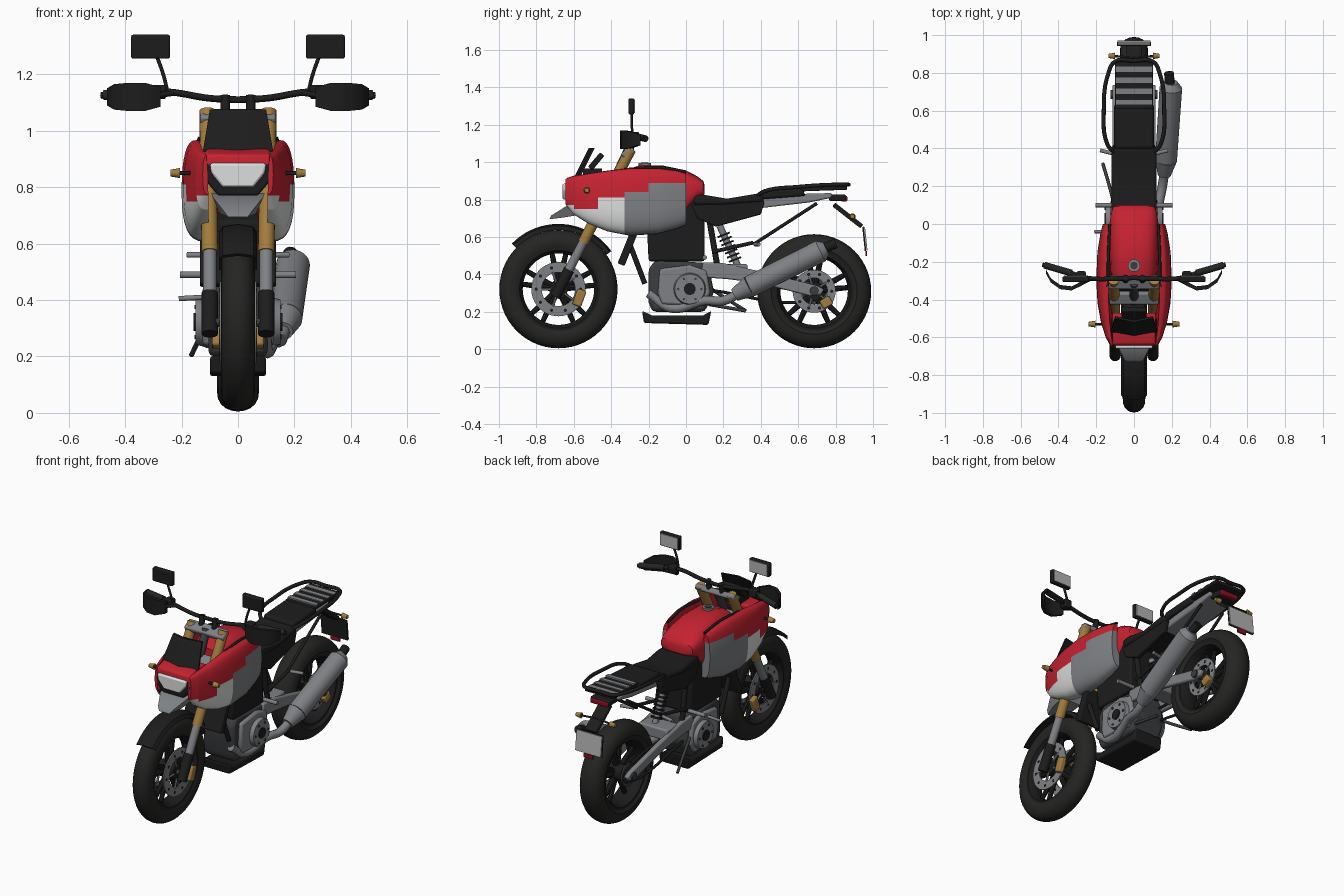
import bpy, bmesh
from math import pi, sin, cos, tau, radians
from mathutils import Vector, Matrix

cube = bpy.data.objects.get("Cube")
if cube:
    bpy.data.objects.remove(cube, do_unlink=True)


def material(name, *rgb):
    m = bpy.data.materials.new(name)
    m.use_nodes = True
    m.diffuse_color = (*rgb, 1)
    m.node_tree.nodes["Principled BSDF"].inputs["Base Color"].default_value = (*rgb, 1)
    return m


BLACK = material("black", .012, .012, .012)
RUBBER = material("rubber", .018, .018, .017)
GREY = material("metal grey", .21, .22, .235)
DARK = material("dark grey", .045, .047, .05)
RED = material("red", .56, .016, .03)
WHITE = material("white", .72, .74, .74)
GOLD = material("gold", .36, .2, .045)
SILVER = material("mirror silver", .45, .45, .46)
LAMP = material("tail lamp red", .25, .005, .015)


def finish(name, bm, *mats, angle=35):
    bmesh.ops.recalc_face_normals(bm, faces=bm.faces)
    me = bpy.data.meshes.new(name)
    bm.to_mesh(me)
    bm.free()
    for m in mats:
        me.materials.append(m)
    for p in me.polygons:
        p.use_smooth = True
    me.set_sharp_from_angle(angle=radians(angle))
    ob = bpy.data.objects.new(name, me)
    bpy.context.collection.objects.link(ob)
    return ob


def bevel(ob, width):
    mod = ob.modifiers.new("Bevel", "BEVEL")
    mod.width, mod.segments, mod.limit_method = width, 2, "ANGLE"
    return ob


def box(name, loc, size, mat, tilt=0, soft=0):
    bm = bmesh.new()
    bmesh.ops.create_cube(bm, size=1, matrix=Matrix.Translation(loc)
                          @ Matrix.Rotation(radians(tilt), 4, "X") @ Matrix.Diagonal((*size, 1)))
    ob = finish(name, bm, mat)
    return bevel(ob, soft) if soft else ob


def rod(name, a, b, r, mat, r2=None, sides=20):
    a, b = Vector(a), Vector(b)
    bm = bmesh.new()
    turn = Vector((0, 0, 1)).rotation_difference(b - a).to_matrix().to_4x4()
    bmesh.ops.create_cone(bm, cap_ends=True, segments=sides, radius1=r, radius2=r if r2 is None else r2,
                          depth=(b - a).length, matrix=Matrix.Translation((a + b) / 2) @ turn)
    return finish(name, bm, mat)


def tube(name, pts, r, mat):
    cu = bpy.data.curves.new(name, "CURVE")
    cu.dimensions, cu.bevel_depth, cu.use_fill_caps = "3D", r, True
    cu.bevel_resolution, cu.resolution_u = 2, 6
    sp = cu.splines.new("BEZIER")
    sp.bezier_points.add(len(pts) - 1)
    for bp, p in zip(sp.bezier_points, pts):
        bp.co = p
        bp.handle_left_type = bp.handle_right_type = "AUTO"
    cu.materials.append(mat)
    ob = bpy.data.objects.new(name, cu)
    bpy.context.collection.objects.link(ob)


def skin(bm, rings, closed=False):
    rows = [[bm.verts.new(p) for p in ring] for ring in rings]
    n = len(rows[0])
    for a, b in zip(rows, rows[1:] + rows[:1] if closed else rows[1:]):
        for i in range(n):
            bm.faces.new((a[i], a[(i + 1) % n], b[(i + 1) % n], b[i]))
    if not closed:
        bm.faces.new(rows[0])
        bm.faces.new(rows[-1])


def prism(name, pts, axis, lo, hi, mat, soft=0):
    place = (lambda p, d: (d, *p)) if axis == "x" else (lambda p, d: (p[0], d, p[1]))
    bm = bmesh.new()
    skin(bm, [[place(p, d) for p in pts] for d in (lo, hi)])
    ob = finish(name, bm, mat)
    return bevel(ob, soft) if soft else ob


def lathe(name, profile, cy, cz, mat, seg=56, start=0, sweep=tau):
    full = sweep == tau
    rings = []
    for i in range(seg if full else seg + 1):
        t = start + sweep * i / seg
        rings.append([(x, cy + r * cos(t), cz + r * sin(t)) for x, r in profile])
    bm = bmesh.new()
    skin(bm, rings, full)
    return finish(name, bm, mat)


def wheel(label, cy, r, half, discs, disc_r):
    cz = r + .005
    arc = [pi * i / 10 for i in range(11)]
    tyre = [(half * cos(t), r - .075 + .075 * sin(t) ** .8) for t in arc]
    lathe(label + "_tyre", tyre + [(-half * .8, r - .1), (half * .8, r - .1)], cy, cz, RUBBER)
    w = half * .85
    lathe(label + "_rim", [(-w, r - .08), (w, r - .08), (w, r - .108), (w * .5, r - .125),
                           (-w * .5, r - .125), (-w, r - .108)], cy, cz, BLACK)
    rod(label + "_hub", (-.06, cy, cz), (.06, cy, cz), .05, BLACK)
    rod(label + "_axle", (-.105, cy, cz), (.105, cy, cz), .016, DARK)
    for i in range(5):
        for d in (-.16, .16):
            a, b = tau * i / 5 + d * .9 + .3, tau * i / 5 + d * 1.2 + .3
            rod(label + "_spoke", (0, cy + .04 * cos(a), cz + .04 * sin(a)),
                (0, cy + (r - .115) * cos(b), cz + (r - .115) * sin(b)), .018, BLACK, .013, 8)
    for s in discs:
        x = s * .062
        lathe(label + "_brake_disc", [(x - .004, disc_r), (x + .004, disc_r),
                                      (x + .004, disc_r * .62), (x - .004, disc_r * .62)], cy, cz, GREY, 40)
        for i in range(10):
            c, q = cos(tau * i / 10), sin(tau * i / 10)
            rod("disc_hole", (x - .005, cy + disc_r * .82 * c, cz + disc_r * .82 * q),
                (x + .005, cy + disc_r * .82 * c, cz + disc_r * .82 * q), .009, BLACK, None, 8)
            if i % 2:
                rod("disc_carrier", (x, cy + .04 * c, cz + .04 * q),
                    (x, cy + disc_r * .7 * c, cz + disc_r * .7 * q), .007, GREY, None, 6)


wheel("front", -.682, .316, .06, (-1, 1), .145)
wheel("rear", .685, .305, .075, (1,), .115)

# Front mudguard wraps the wheel top
guard = [(.068, .315), (.055, .338), (0, .348), (-.055, .338), (-.068, .315), (-.05, .328), (0, .336), (.05, .328)]
lathe("front_mudguard", guard, -.682, .322, BLACK, 20, .62, 1.75)

# Painted body: side panels are D-section lofts, cut so colours meet at clean steps
STEPS = [(-.6, .77), (-.47, .75), (-.33, .81), (-.2, .84), (.01, .89)]
PANEL = [(-.645, .125, .775, .91), (-.6, .15, .72, .925), (-.52, .175, .67, .94), (-.42, .193, .63, .955),
         (-.3, .2, .607, .968), (-.15, .194, .617, .968), (-.05, .178, .645, .955), (0, .165, .665, .94)]
for s in (-1, 1):
    rings = []
    for y, w, lo, hi in PANEL:
        ring = []
        for i in range(17):
            t = -pi / 2 + pi * i / 16
            up = (abs(sin(t)) ** .8) * (1 if t > 0 else -1)
            inner = .105 + .03 * max(up, 0) * (w - .105) / .09
            ring.append((s * (inner + (w - inner) * cos(t) ** .6 if abs(cos(t)) > 1e-6 else inner),
                         y, (lo + hi) / 2 + (hi - lo) / 2 * up))
        rings.append(ring)
    bm = bmesh.new()
    skin(bm, rings)
    for y, z in STEPS:
        for co, no in (((0, y, 0), (0, 1, 0)), ((0, 0, z), (0, 0, 1))):
            bmesh.ops.bisect_plane(bm, geom=bm.verts[:] + bm.edges[:] + bm.faces[:], plane_co=co, plane_no=no)
    bmesh.ops.recalc_face_normals(bm, faces=bm.faces)
    for f in bm.faces:
        c = f.calc_center_median()
        limit = next(z for y, z in STEPS if c.y < y)
        if c.z < limit:
            f.material_index = 3 if f.normal.x * s < -.5 else 1 if c.y < -.33 else 2
    finish("side_panel", bm, RED, WHITE, GREY, BLACK)
    tube("panel_seam", [(s * .128, 0, .948), (s * .135, -.15, .972), (s * .138, -.33, .96)], .008, BLACK)

# Fuel tank and filler cap
bm = bmesh.new()
rings = []
for y, w, lo, hi in [(-.33, .1, .8, .95), (-.25, .125, .7, .985), (-.12, .13, .7, .982), (0, .13, .72, .957),
                     (.06, .122, .8, .925), (.092, .11, .82, .9), (.1, .09, .83, .875)]:
    rings.append([(w * abs(cos(t)) ** .6 * (1 if cos(t) > 0 else -1), y,
                   (lo + hi) / 2 + (hi - lo) / 2 * abs(sin(t)) ** .7 * (1 if sin(t) > 0 else -1))
                  for t in [tau * (i + .5) / 24 for i in range(24)]])
skin(bm, rings)
finish("fuel_tank", bm, RED)
rod("filler_cap", (0, -.22, .97), (0, -.22, .995), .033, GREY)
rod("cap_centre", (0, -.22, .99), (0, -.22, .998), .02, DARK)

# Nose, headlight, beak and screen
prism("nose_cowl", [(-.645, .87), (-.64, .915), (-.58, .935), (-.47, .93), (-.47, .9), (-.6, .83)], "x", -.115, .115, RED, .01)
prism("lamp_housing", [(-.13, .84), (-.115, .885), (.115, .885), (.13, .84), (.07, .77), (-.07, .77)], "y", -.645, -.5, BLACK, .008)
prism("headlight", [(-.1, .885), (.1, .885), (.095, .85), (.055, .8), (-.055, .8), (-.095, .85)], "y", -.66, -.62, WHITE, .008)
bm = bmesh.new()
skin(bm, [[(-w, y, z), (w, y, z), (w * .7, y - .01, z - t), (-w * .7, y - .01, z - t)]
          for y, z, w, t in ((-.55, .78, .095, .06), (-.64, .765, .09, .06), (-.72, .715, .05, .02))])
finish("beak", bm, GREY)
bm = bmesh.new()
skin(bm, [[(-w, y, z), (0, y - .02, z), (w, y, z), (w, y + .012, z), (0, y - .008, z), (-w, y + .012, z)]
          for w, y, z in ((.125, -.575, .925), (.1, -.5, 1.075))])
finish("windscreen", bm, BLACK)
box("instrument_panel", (0, -.48, 1.005), (.13, .1, .03), BLACK, 50, .006)
box("instrument_mount", (0, -.5, .945), (.1, .1, .04), BLACK)

# Forks, calipers, indicators and steering
for s in (-1, 1):
    x = s * .1
    rod("fork_slider", (x, -.675, .33), (x, -.535, .6), .024, GREY)
    rod("fork_tube", (x, -.55, .57), (x * 1.08, -.295, 1.07), .029, GOLD)
    rod("fork_guard", (x, -.7, .28), (x, -.625, .425), .029, BLACK)
    box("front_caliper", (s * .075, -.57, .275), (.035, .05, .09), GOLD, -20, .008)
    tube("indicator_stalk", [(s * .13, -.53, .85), (s * .22, -.53, .85)], .007, BLACK)
    rod("front_indicator", (s * .205, -.53, .85), (s * .24, -.53, .85), .018, GOLD, .012)
    rod("bar_riser", (s * .045, -.3, 1.05), (s * .045, -.285, 1.125), .017, BLACK)
    tube("handlebar", [(0, -.285, 1.11), (s * .1, -.29, 1.115), (s * .25, -.285, 1.138),
                       (s * .36, -.25, 1.135), (s * .485, -.215, 1.125)], .012, BLACK)
    rod("grip", (s * .33, -.26, 1.136), (s * .475, -.218, 1.126), .018, RUBBER)
    box("switch_pod", (s * .28, -.275, 1.137), (.05, .05, .05), BLACK, 0, .008)
    bm = bmesh.new()
    skin(bm, [[(s * px, y, 1.12 - h), (s * px, y, 1.12 + h), (s * px, y + .022, 1.12 + h), (s * px, y + .022, 1.12 - h)]
              for px, y, h in ((.275, -.325, .035), (.33, -.352, .05), (.39, -.345, .05), (.44, -.31, .045), (.465, -.265, .03))])
    finish("hand_guard", bm, BLACK, angle=50)
    tube("guard_bracket", [(s * .22, -.285, 1.135), (s * .29, -.32, 1.125)], .01, BLACK)
    tube("mirror_stalk", [(s * .25, -.285, 1.14), (s * .265, -.29, 1.2), (s * .29, -.29, 1.27)], .007, BLACK)
    box("mirror_shell", (s * .31, -.292, 1.298), (.137, .03, .085), BLACK, 0, .006)
    box("mirror_glass", (s * .31, -.275, 1.298), (.122, .006, .072), SILVER)
for z, y in ((1.05, -.31), (.9, -.39)):
    box("fork_clamp", (0, y, z), (.27, .07, .035), GREY, 27, .01)
rod("steering_stem", (0, -.41, .85), (0, -.31, 1.06), .025, DARK)

# Radiator, engine, frame and skid plate
box("radiator", (0, -.31, .545), (.27, .04, .2), BLACK, -22, .006)
for s in (-1, 1):
    rod("down_tube", (s * .09, -.3, .56), (s * .09, -.22, .35), .014, BLACK)
    prism("seat_side_cover", [(.03, .77), (.06, .7), (.16, .655), (.4, .72), (.42, .79)], "x", s * .085, s * .115, BLACK, .006)
prism("upper_frame", [(-.2, .47), (-.21, .68), (.03, .8), (.1, .8), (.1, .47)], "x", -.11, .11, BLACK, .012)
prism("engine_block", [(-.18, .2), (-.2, .25), (-.2, .43), (-.16, .48), (.12, .46), (.15, .3), (.1, .2)], "x", -.105, .105, DARK, .02)
prism("engine_case", [(-.13, .24), (-.15, .3), (-.14, .43), (.02, .45), (.11, .42), (.13, .3), (.09, .23)], "x", -.125, .125, GREY, .012)
for s in (-1, 1):
    rod("clutch_cover", (s * .11, .02, .322), (s * .15, .02, .322), .09, GREY, .08, 28)
    rod("cover_hub", (s * .14, .02, .322), (s * .157, .02, .322), .032, BLACK)
    for i in range(6):
        c, q = .062 * cos(tau * i / 6), .062 * sin(tau * i / 6)
        rod("cover_bolt", (s * .14, .02 + c, .322 + q), (s * .155, .02 + c, .322 + q), .007, DARK, None, 8)
prism("skid_plate", [(-.235, .205), (-.225, .14), (.12, .13), (.135, .205), (.09, .18), (-.18, .18)], "x", -.1, .1, BLACK, .01)

# Swingarm, shock, chain and rear caliper
for s in (-1, 1):
    prism("swingarm", [(.08, .385), (.09, .465), (.2, .46), (.4, .415), (.7, .34), (.74, .32), (.72, .29), (.66, .285), (.38, .355), (.22, .375)],
          "x", s * .085, s * .115, GREY, .008)
    rod("axle_nut", (s * .11, .685, .312), (s * .125, .685, .312), .024, DARK)
    rod("rear_frame_tube", (s * .085, .12, .72), (s * .09, .17, .43), .016, BLACK)
    rod("tail_strut", (s * .09, .36, .56), (s * .08, .7, .78), .009, BLACK)
    rod("foot_bracket", (s * .1, .14, .52), (s * .1, .36, .57), .01, BLACK)
    rod("rider_peg", (s * .09, .1, .49), (s * .205, .1, .49), .012, GREY)
    rod("passenger_peg", (s * .1, .37, .56), (s * .18, .39, .56), .01, GREY)
box("swingarm_bridge", (0, .27, .42), (.2, .12, .07), GREY, 0, .01)
tube("chain", [(-.08, .1, .4), (-.08, .66, .365), (-.08, .74, .31), (-.08, .66, .26), (-.08, .1, .32)], .008, BLACK)
rod("sprocket", (-.085, .685, .31), (-.075, .685, .31), .07, DARK, None, 32)
box("rear_caliper", (.08, .75, .25), (.04, .06, .05), GOLD, 30, .008)
rod("shock_body", (.02, .18, .66), (.02, .28, .44), .018, GREY)
for i in range(7):
    c = Vector((.02, .2 + .01 * i, .616 - .022 * i))
    rod("shock_coil", c, c + Vector((0, .0035, -.009)), .035, BLACK)
tube("brake_lever", [(-.12, -.04, .41), (-.21, -.04, .405)], .009, GREY)
tube("side_stand", [(-.1, .08, .36), (-.13, .2, .28), (-.165, .32, .205)], .009, DARK)
rod("centre_stand", (.09, .12, .24), (.09, .32, .205), .009, DARK)

# Exhaust
tube("exhaust_pipe", [(.09, -.2, .3), (.1, -.08, .22), (.13, .1, .26), (.15, .2, .26), (.165, .3, .31)], .025, GREY)
rod("muffler_cone", (.16, .26, .29), (.17, .34, .335), .035, GREY, .058, 28)
rod("muffler", (.17, .34, .335), (.195, .72, .525), .058, GREY, .06, 28)
rod("muffler_end", (.195, .72, .525), (.197, .75, .54), .06, GREY, .035, 28)
rod("exhaust_tip", (.19, .74, .54), (.185, .8, .565), .026, BLACK)

# Seat, tail, rack and grab rails
prism("rider_seat", [(.04, .77), (.04, .82), (.1, .825), (.22, .805), (.4, .835), (.42, .79), (.2, .77)], "x", -.12, .12, BLACK, .015)
prism("pillion_seat", [(.39, .8), (.4, .85), (.62, .862), (.64, .82)], "x", -.105, .105, BLACK, .012)
prism("tail_frame", [(.36, .75), (.38, .8), (.6, .83), (.78, .835), (.78, .81), (.66, .785)], "x", -.085, .085, GREY, .008)
box("rack_plate", (0, .735, .858), (.2, .25, .02), BLACK, 2, .004)
for i in range(4):
    box("rack_slat", (0, .645 + .058 * i, .869), (.195, .028, .009), GREY, 2)
for s in (-1, 1):
    tube("grab_rail", [(s * .105, .38, .82), (s * .14, .42, .845), (s * .16, .6, .868),
                       (s * .135, .8, .88), (s * .1, .86, .88), (0, .865, .88)], .011, BLACK)
    tube("rear_indicator_stalk", [(0, .88, .715), (s * .115, .89, .71)], .006, BLACK)
    rod("rear_indicator", (s * .1, .89, .71), (s * .135, .89, .71), .017, GOLD, .011)
box("tail_lamp_housing", (0, .81, .81), (.13, .09, .035), BLACK, 0, .008)
box("tail_lamp", (0, .845, .805), (.12, .035, .03), LAMP, 0, .006)
box("plate_hanger", (0, .865, .715), (.08, .19, .025), BLACK, -38, .005)
box("plate_backing", (0, .953, .59), (.18, .008, .13), BLACK, 6)
box("number_plate", (0, .961, .59), (.176, .006, .125), SILVER, 6)
box("rear_reflector", (0, .964, .512), (.06, .01, .025), LAMP)
